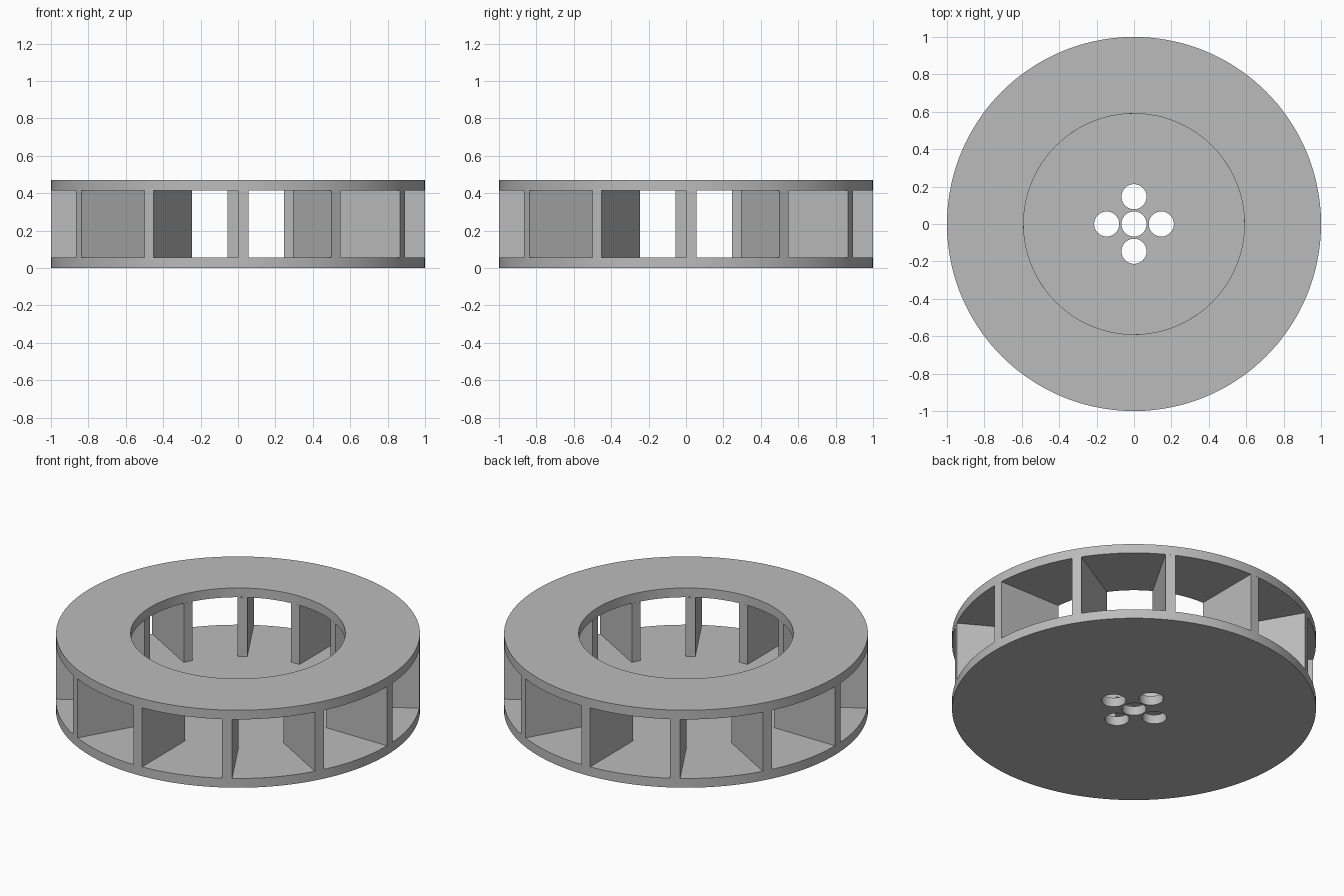
import bpy, bmesh
from math import sin, cos, pi, sqrt, radians
from mathutils import Matrix, Vector

cube = bpy.data.objects.get("Cube")
if cube:
    bpy.data.objects.remove(cube, do_unlink=True)

R_OUT, R_IN = 1.0, 0.59
HEIGHT, PLATE, BLADE = 0.47, 0.056, 0.055
BLADES, SEGMENTS = 12, 144

grey = bpy.data.materials.new("plain grey")
grey.use_nodes = True
grey.diffuse_color = (0.5, 0.5, 0.5, 1)
grey.node_tree.nodes["Principled BSDF"].inputs["Base Color"].default_value = grey.diffuse_color


def finish(name, bm):
    """Turn a bmesh into a grey object."""
    bmesh.ops.recalc_face_normals(bm, faces=bm.faces)
    mesh = bpy.data.meshes.new(name)
    bm.to_mesh(mesh)
    bm.free()
    obj = bpy.data.objects.new(name, mesh)
    bpy.context.collection.objects.link(obj)
    mesh.materials.append(grey)
    return obj


def select(obj):
    bpy.ops.object.select_all(action="DESELECT")
    obj.select_set(True)
    bpy.context.view_layer.objects.active = obj


def smooth(obj):
    select(obj)
    bpy.ops.object.shade_smooth_by_angle(angle=radians(30))


def add_cylinder(bm, x, y, z0, z1, radius, segments):
    bmesh.ops.create_cone(bm, cap_ends=True, segments=segments, radius1=radius, radius2=radius,
                          depth=z1 - z0, matrix=Matrix.Translation((x, y, (z0 + z1) / 2)))


# Solid base disc
bm = bmesh.new()
add_cylinder(bm, 0, 0, 0, PLATE, R_OUT, SEGMENTS)
base = finish("base_disc", bm)

# Hub and bolt holes cut through the base
bm = bmesh.new()
for x, y in ((0, 0), (1, 0), (-1, 0), (0, 1), (0, -1)):
    add_cylinder(bm, x * 0.146, y * 0.146, -0.1, 0.2, 0.067, 48)
cutter = finish("hole_cutter", bm)
cutter.hide_render = True
cut = base.modifiers.new("holes", "BOOLEAN")
cut.operation, cut.solver, cut.object = "DIFFERENCE", "EXACT", cutter
select(base)
bpy.ops.object.modifier_apply(modifier=cut.name)
bpy.data.objects.remove(cutter, do_unlink=True)
smooth(base)

# Open top ring: a rectangular section swept round the axis
bm = bmesh.new()
section = [(R_IN, HEIGHT - PLATE), (R_OUT, HEIGHT - PLATE), (R_OUT, HEIGHT), (R_IN, HEIGHT)]
loops = []
for i in range(SEGMENTS):
    a = 2 * pi * i / SEGMENTS
    loops.append([bm.verts.new((r * cos(a), r * sin(a), z)) for r, z in section])
for i, here in enumerate(loops):
    there = loops[(i + 1) % SEGMENTS]
    for j in range(4):
        k = (j + 1) % 4
        bm.faces.new((here[j], there[j], there[k], here[k]))
smooth(finish("top_ring", bm))

# Straight blades, each with one face on a radius and ends trimmed to the ring
bm = bmesh.new()
for i in range(BLADES):
    turn = Matrix.Rotation(2 * pi * i / BLADES, 4, "Z")
    outline = [(R_IN, 0), (R_OUT, 0), (sqrt(R_OUT**2 - BLADE**2), BLADE), (sqrt(R_IN**2 - BLADE**2), BLADE)]
    low, high = ([bm.verts.new(turn @ Vector((x, y, z))) for x, y in outline]
                 for z in (PLATE, HEIGHT - PLATE))
    bm.faces.new(low)
    bm.faces.new(high)
    for j in range(4):
        k = (j + 1) % 4
        bm.faces.new((low[j], low[k], high[k], high[j]))
finish("blades", bm)
